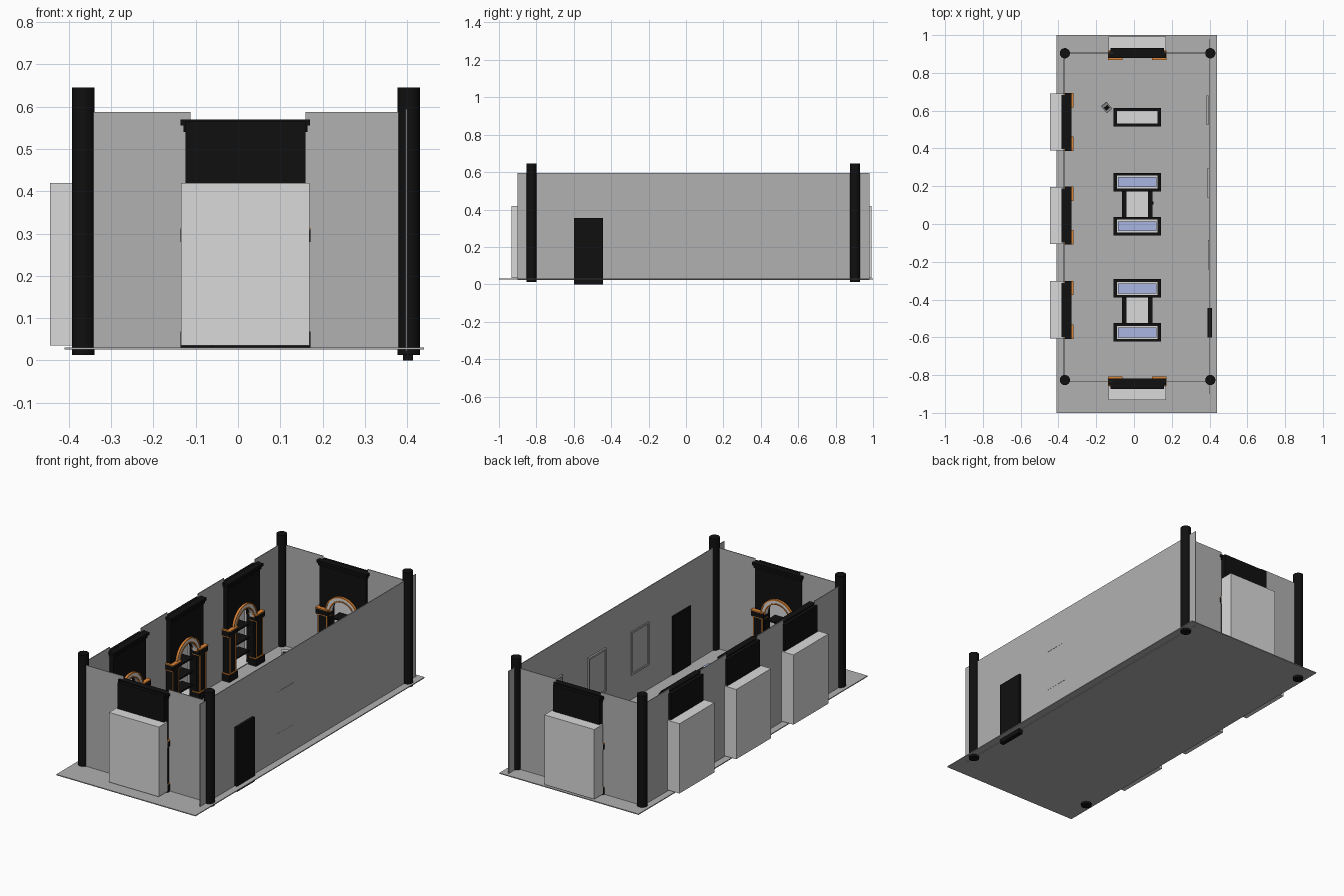
import bpy, bmesh, math
from mathutils import Matrix, Vector

if "Cube" in bpy.data.objects:
    bpy.data.objects.remove(bpy.data.objects["Cube"])


def material(name, rgb):
    m = bpy.data.materials.new(name)
    m.diffuse_color = (*rgb, 1)
    m.use_nodes = True
    m.node_tree.nodes["Principled BSDF"].inputs["Base Color"].default_value = m.diffuse_color
    return m


WALL = material("wall_grey", (0.44, 0.44, 0.44))
PALE = material("pale_grey", (0.70, 0.70, 0.70))
BLACK = material("black", (0.005, 0.005, 0.005))
ORANGE = material("orange_trim", (0.75, 0.24, 0.035))
GLASS = material("blue_glass", (0.40, 0.46, 0.76))
I = Matrix.Identity(4)


def finish(bm, name, mat, M=I):
    me = bpy.data.meshes.new(name)
    bmesh.ops.recalc_face_normals(bm, faces=bm.faces)
    bm.to_mesh(me)
    bm.free()
    me.materials.append(mat)
    ob = bpy.data.objects.new(name, me)
    ob.matrix_world = M
    bpy.context.collection.objects.link(ob)
    return ob


def box(name, x0, x1, y0, y1, z0, z1, mat, M=I):
    bm = bmesh.new()
    bmesh.ops.create_cube(bm, size=1)
    for v in bm.verts:
        v.co = Vector((x0 + (v.co.x + .5) * (x1 - x0), y0 + (v.co.y + .5) * (y1 - y0),
                       z0 + (v.co.z + .5) * (z1 - z0)))
    return finish(bm, name, mat, M)


def prism(name, pts, y0, y1, mat, M=I):
    """Extrude an x-z outline along y."""
    bm = bmesh.new()
    face = bm.faces.new([bm.verts.new((x, y0, z)) for x, z in pts])
    new = bmesh.ops.extrude_face_region(bm, geom=[face])["geom"]
    bmesh.ops.translate(bm, vec=(0, y1 - y0, 0),
                        verts=[g for g in new if isinstance(g, bmesh.types.BMVert)])
    return finish(bm, name, mat, M)


def arc(r, zc, n=20):
    return [(r * math.cos(math.pi * i / n), zc + r * math.sin(math.pi * i / n)) for i in range(n + 1)]


def arch_band(name, r0, r1, y0, y1, mat, M):
    return prism(name, arc(r1, .30) + arc(r0, .30)[::-1], y0, y1, mat, M)


def display_niche(M):
    # hollow pale niche, open towards the room
    a, d = .152, .004
    box("niche_back", -a, a, -.115, -.111, .035, .42, PALE, M)
    box("niche_top", -a, a, -.115, -.04, .416, .42, PALE, M)
    box("niche_floor", -a, a, -.115, -.04, .035, .039, PALE, M)
    for s in (-1, 1):
        lo, hi = sorted((s * a, s * (a - d)))
        box("niche_side", lo, hi, -.115, -.04, .035, .42, PALE, M)
    # shelves
    for z in (.10, .175, .25):
        box("shelf", -.085, .085, -.105, -.035, z, z + .008, BLACK, M)
    # black facing with arched opening, and cornice
    outline = [(.082, .03), *arc(.082, .30), (-.082, .03), (-.142, .03), (-.142, .565),
               (.142, .565), (.142, .03)]
    prism("arched_facing", outline, -.055, -.012, BLACK, M)
    box("cornice_lower", -.147, .147, -.036, -.006, .54, .555, BLACK, M)
    box("cornice_upper", -.153, .153, -.036, 0, .555, .57, BLACK, M)
    # arch mouldings
    arch_band("arch_band", .074, .100, -.03, -.003, PALE, M)
    arch_band("arch_trim_inner", .074, .080, -.012, 0, ORANGE, M)
    arch_band("arch_trim_outer", .095, .102, -.012, 0, ORANGE, M)
    # pilasters with trimmed base and capital
    for s in (-1, 1):
        P = M @ Matrix.Translation((s * .116, 0, 0))
        box("pilaster_shaft", -.030, .030, -.04, 0, .03, .31, BLACK, P)
        for e in (-1, 1):
            box("pilaster_trim", e * .026 - .003, e * .026 + .003, -.002, .003, .075, .28, ORANGE, P)
        box("pilaster_base", -.038, .038, -.04, .008, .03, .068, BLACK, P)
        box("base_trim", -.036, .036, -.038, .006, .068, .073, ORANGE, P)
        box("capital_trim", -.035, .035, -.038, .005, .275, .280, ORANGE, P)
        box("capital", -.038, .038, -.04, .008, .280, .308, BLACK, P)
        box("capital_cap", -.038, .038, -.04, .010, .308, .313, ORANGE, P)


# floor
box("floor", -.41, .44, -1, 1, .025, .03, WALL)

# walls, left open behind each display niche
T = .002
box("right_wall", .398 - T, .398 + T, -.90, .98, .022, .595, WALL)
for y in (-.835, .905):
    for x0, x1 in ((-.372, -.112), (.16, .40)):
        box("end_wall", x0, x1, y - T, y + T, .028, .588, WALL)
left_centres = (-.455, .045, .54)
cuts = [-.835] + [c + s * .135 for c in left_centres for s in (-1, 1)] + [.905]
for y0, y1 in zip(cuts[::2], cuts[1::2]):
    box("left_wall", -.37 - T, -.37 + T, y0, y1, .028, .588, WALL)

# corner columns
for x in (-.366, .404):
    for y in (-.826, .904):
        bm = bmesh.new()
        bmesh.ops.create_cone(bm, cap_ends=True, segments=32, radius1=.027, radius2=.027, depth=.632)
        ob = finish(bm, "corner_column", BLACK, Matrix.Translation((x, y, .329)))
        for p in ob.data.polygons:
            p.use_smooth = len(p.vertices) == 4

# display niches: front, back, and three on the left wall
display_niche(Matrix.Translation((.0175, -.818, 0)))
display_niche(Matrix.Translation((.0175, .878, 0)) @ Matrix.Rotation(math.pi, 4, 'Z'))
for c in left_centres:
    display_niche(Matrix.Translation((-.33, c, 0)) @ Matrix.Rotation(-math.pi / 2, 4, 'Z'))

# door through the right wall
box("door", .390, .414, -.60, -.445, 0, .355, BLACK)

# framed panels on the right wall
for y0, y1, x in ((.525, .68, .389), (.14, .295, .392), (-.24, -.085, .396)):
    z0, z1, w = .165, .405, .010
    box("panel_picture", x - .001, x + .003, y0 + w, y1 - w, z0 + w, z1 - w, WALL)
    for a, b in ((y0, y0 + w), (y1 - w, y1)):
        box("panel_frame_side", x - .005, x + .005, a, b, z0, z1, WALL)
    for a, b in ((z0, z0 + w), (z1 - w, z1)):
        box("panel_frame_rail", x - .005, x + .005, y0, y1, a, b, WALL)


# display cases in the middle of the room
def case(y, glass):
    M = Matrix.Translation((.0175, y, 0))
    box("case_body", -.112, .112, -.038, .038, .03, .165, BLACK, M)
    box("case_rim", -.125, .125, -.049, .049, .165, .180, BLACK, M)
    box("case_bed", -.108, .108, -.034, .034, .178, .184, PALE, M)
    if glass:
        box("case_glass", -.101, .101, -.026, .026, .184, .200, GLASS, M)


case(.565, False)
for yc in (.105, -.4575):
    for s in (-1, 1):
        case(yc + s * .1165, True)
    box("link_body", -.04, .075, yc - .07, yc + .07, .03, .150, PALE)
    for x in (-.063, .075):
        box("link_side", x, x + .022, yc - .07, yc + .07, .03, .156, BLACK)
box("link_handle", .097, .102, .103, .118, .10, .115, BLACK)

# small turned reading stand
M = Matrix.Translation((-.145, .617, 0)) @ Matrix.Rotation(math.radians(40), 4, 'Z')
box("stand_foot", -.018, .018, -.018, .018, .03, .038, BLACK, M)
box("stand_post", -.007, .007, -.007, .007, .038, .145, BLACK, M)
top = M @ Matrix.Translation((0, 0, .148)) @ Matrix.Rotation(math.radians(25), 4, 'X')
box("stand_top", -.019, .019, -.025, .025, -.004, .004, WALL, top)
box("stand_plate", -.012, .012, -.010, .010, .004, .007, BLACK, top)
